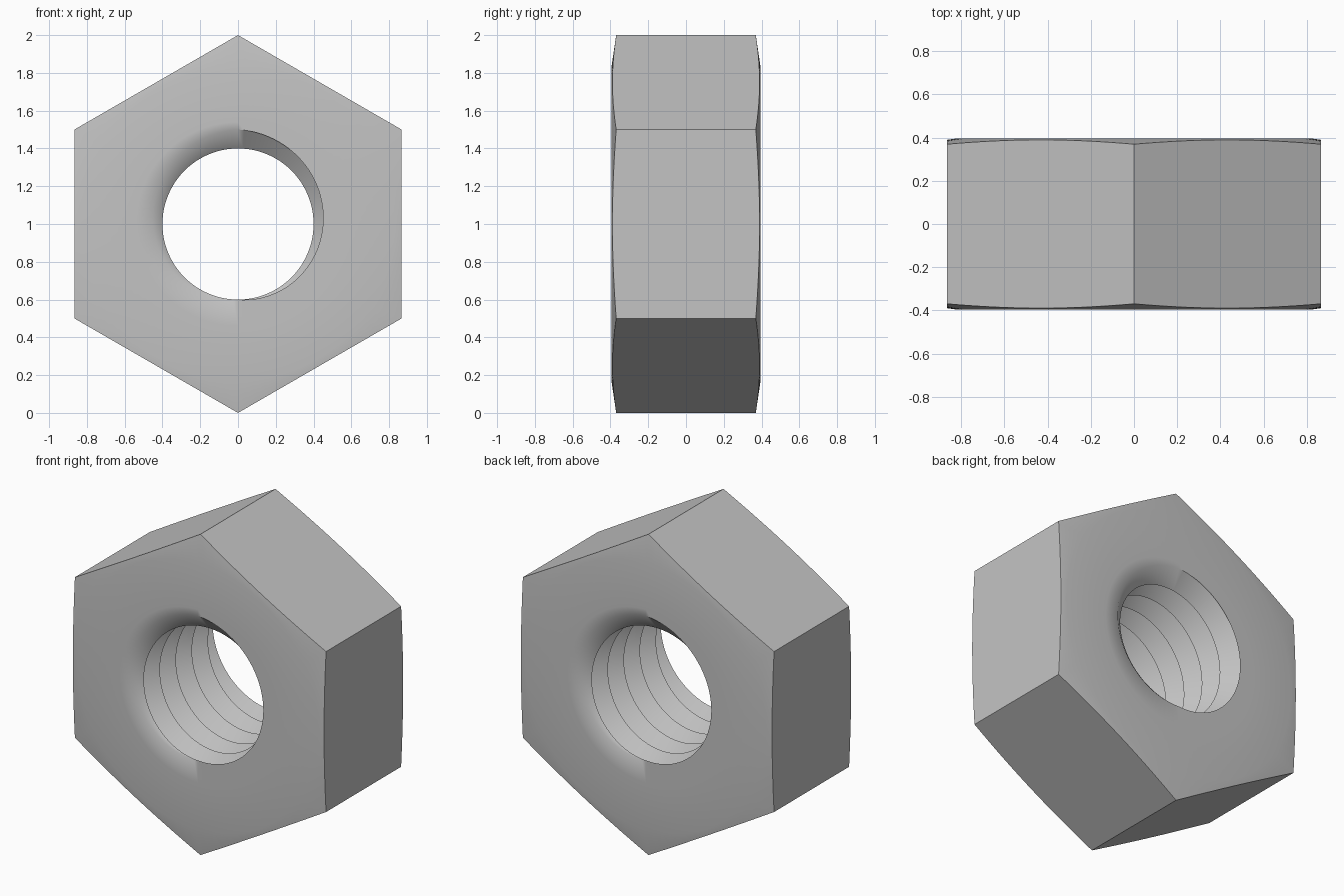
import bpy, bmesh
from math import pi, cos, sin, radians

cube = bpy.data.objects.get("Cube")
if cube:
    bpy.data.objects.remove(cube, do_unlink=True)

HALF = 0.395            # half thickness
TURNS = 5               # thread turns through the nut
PITCH = 2 * HALF / TURNS
MINOR, MAJOR = 0.40, 0.50
CHAMFER_R = 0.83        # where the corner chamfer begins
COLUMNS = 96


def hex_radius(angle):
    a = (angle + pi / 6) % (pi / 3) - pi / 6
    return cos(pi / 6) / cos(a)


def thread_radius(turn, y):
    u = (y + HALF) / PITCH - 0.25 + turn
    return MAJOR - 2 * (MAJOR - MINOR) * abs(u - round(u))


def section(turn):
    """Closed (radius, y) outline of the nut at one angle."""
    outer = hex_radius(2 * pi * turn)
    edge = HALF - 0.15 * (outer - CHAMFER_R)
    # bore: helical crests and roots, trimmed at both faces
    bore = []
    for k in range(-1, 2 * TURNS + 3):
        y = -HALF + PITCH * (k / 2 + 0.25 - turn)
        y = max(-HALF, min(HALF, y))
        bore.append((thread_radius(turn, y), y))
    back = [(outer, edge), (CHAMFER_R, HALF), (0.54, HALF)]
    front = [(r, -y) for r, y in reversed(back)]
    return back + bore[::-1] + front


# Nut body: sweep the section around the bore axis
bm = bmesh.new()
columns = []
for j in range(COLUMNS + 1):
    t = j / COLUMNS
    c, s = cos(2 * pi * t), sin(2 * pi * t)
    columns.append([bm.verts.new((r * c, y, 1 + r * s)) for r, y in section(t)])
for a, b in zip(columns, columns[1:]):
    for i in range(len(a)):
        n = (i + 1) % len(a)
        bm.faces.new((a[i], a[n], b[n], b[i]))
bmesh.ops.remove_doubles(bm, verts=bm.verts, dist=1e-5)
bmesh.ops.recalc_face_normals(bm, faces=bm.faces)

mesh = bpy.data.meshes.new("hex_nut")
bm.to_mesh(mesh)
bm.free()
nut = bpy.data.objects.new("hex_nut", mesh)
bpy.context.collection.objects.link(nut)

# Steel
steel = bpy.data.materials.new("grey_steel")
steel.use_nodes = True
colour = (0.55, 0.55, 0.55, 1)
steel.diffuse_color = colour
steel.node_tree.nodes["Principled BSDF"].inputs["Base Color"].default_value = colour
mesh.materials.append(steel)

# Smooth shading with crisp thread and hex edges
bpy.ops.object.select_all(action="DESELECT")
nut.select_set(True)
bpy.context.view_layer.objects.active = nut
bpy.ops.object.shade_smooth_by_angle(angle=radians(45))
